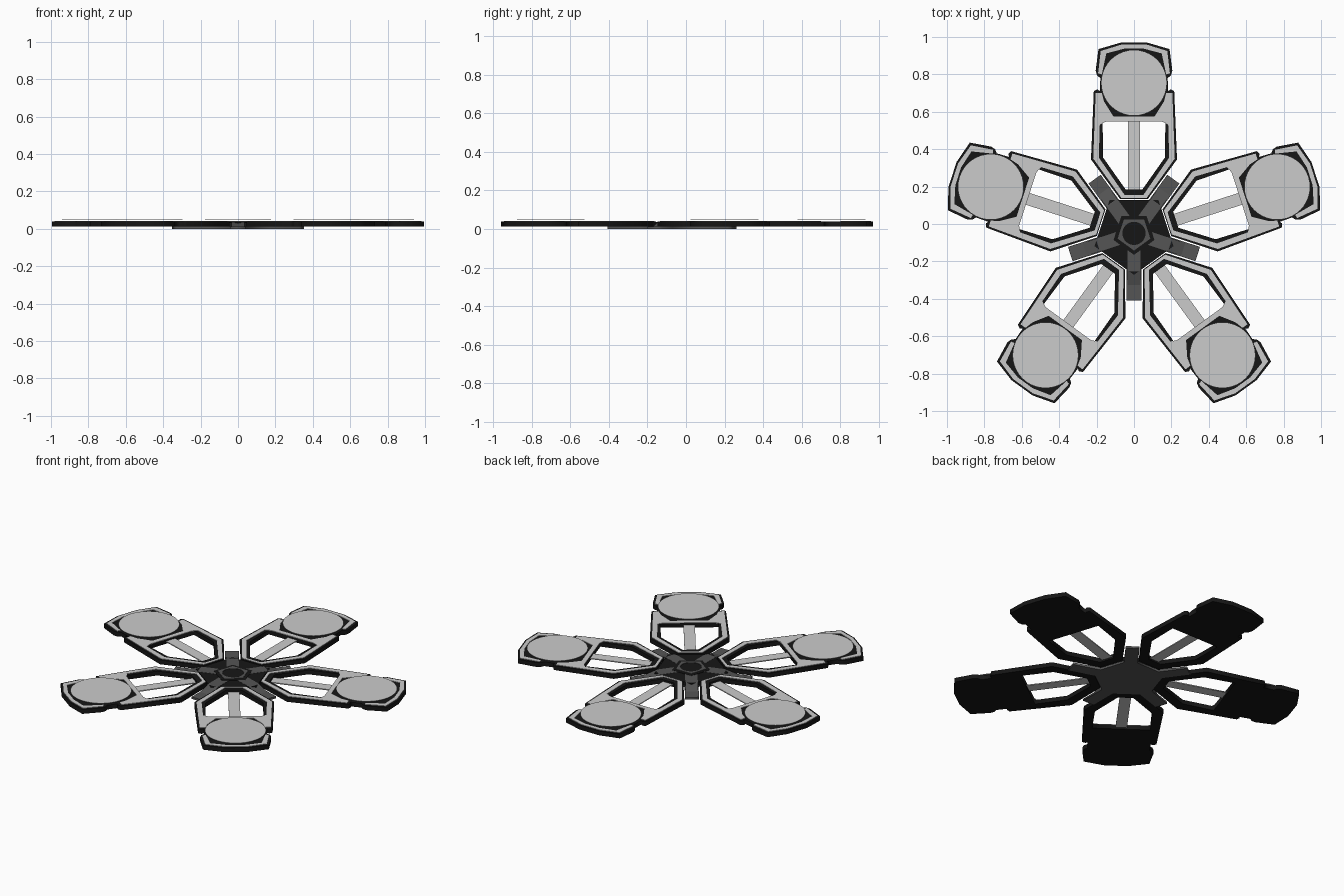
import bpy, bmesh, math
from mathutils import Matrix

if "Cube" in bpy.data.objects:
    bpy.data.objects.remove(bpy.data.objects["Cube"])

CY = -0.05  # star centre


def material(name, v):
    m = bpy.data.materials.new(name)
    m.diffuse_color = (v, v, v, 1)
    m.use_nodes = True
    m.node_tree.nodes["Principled BSDF"].inputs["Base Color"].default_value = m.diffuse_color
    return m


BLACK = material("black", 0.008)
DARK = material("dark_grey", 0.09)


def mirrored(half):
    # closed outline from its right half, symmetric about x = 0
    return half + [(-x, y) for x, y in reversed(half)]


def place(ob, angle):
    ob.matrix_world = Matrix.Translation((0, CY, 0)) @ Matrix.Rotation(angle, 4, 'Z')


def mesh_object(name, me, mat, angle):
    ob = bpy.data.objects.new(name, me)
    bpy.context.collection.objects.link(ob)
    if mat:
        me.materials.append(mat)
    place(ob, angle)
    return ob


def plate(name, outlines, z0, z1, mat=None):
    # flat plate; extra outlines become holes
    cu = bpy.data.curves.new(name, 'CURVE')
    cu.dimensions = '2D'
    cu.fill_mode = 'BOTH'
    cu.extrude = (z1 - z0) / 2
    for pts in outlines:
        sp = cu.splines.new('POLY')
        sp.points.add(len(pts) - 1)
        for p, (x, y) in zip(sp.points, pts):
            p.co = (x, y, 0, 1)
        sp.use_cyclic_u = True
    tmp = bpy.data.objects.new("tmp", cu)
    bpy.context.collection.objects.link(tmp)
    dg = bpy.context.evaluated_depsgraph_get()
    me = bpy.data.meshes.new_from_object(tmp.evaluated_get(dg))
    bpy.data.objects.remove(tmp)
    me.materials.clear()
    bm = bmesh.new()
    bm.from_mesh(me)
    bmesh.ops.remove_doubles(bm, verts=bm.verts, dist=1e-5)
    bmesh.ops.translate(bm, verts=bm.verts, vec=(0, 0, (z0 + z1) / 2))
    bmesh.ops.recalc_face_normals(bm, faces=bm.faces)
    bm.to_mesh(me)
    bm.free()
    me.name = name
    if mat:
        me.materials.append(mat)
    return me


def ngon(n, r, start=0.0, cy=0.0):
    return [(r * math.cos(start + i * math.tau / n), cy + r * math.sin(start + i * math.tau / n))
            for i in range(n)]


# arm outlines (x across, y outward from the star centre)
frame = mirrored([(0.075, 0.185), (0.23, 0.395), (0.215, 0.76), (0.195, 0.77), (0.182, 0.76),
                  (0.18, 0.83), (0.198, 0.845), (0.205, 0.87), (0.19, 0.985), (0.07, 1.02)])
opening = mirrored([(0.045, 0.235), (0.165, 0.405), (0.168, 0.597)])
lower_trim = mirrored([(0.068, 0.19), (0.218, 0.4), (0.205, 0.75), (0.172, 0.75),
                       (0.16, 0.705), (0.11, 0.625)])
trim_opening = mirrored([(0.05, 0.205), (0.188, 0.405), (0.183, 0.582), (0.15, 0.597)])
tip_trim = mirrored([(0.05, 0.988), (0.148, 0.962), (0.172, 0.85), (0.192, 0.855),
                     (0.178, 0.975), (0.065, 1.01)])
spoke = mirrored([(0.033, 0.185), (0.033, 0.61)])

arm_parts = {
    "arm_frame": (plate("arm_frame", [frame, opening], 0.012, 0.039, BLACK)),
    "arm_lower_trim": plate("arm_lower_trim", [lower_trim, trim_opening], 0.0385, 0.042),
    "arm_tip_trim": plate("arm_tip_trim", [tip_trim], 0.0385, 0.042),
    "arm_spoke": plate("arm_spoke", [spoke], 0.022, 0.028),
    "arm_disc": plate("arm_disc", [ngon(40, 0.176, 0, 0.805)], 0.048, 0.05),
}

# sloped ridge on each hub leg: side profile swept across the width
bm = bmesh.new()
profile = [(0.08, 0.012), (0.28, 0.012), (0.2, 0.036), (0.08, 0.036)]
face = bm.faces.new([bm.verts.new((-0.036, y, z)) for y, z in profile])
ext = bmesh.ops.extrude_face_region(bm, geom=[face])["geom"]
bmesh.ops.translate(bm, vec=(0.072, 0, 0), verts=[v for v in ext if isinstance(v, bmesh.types.BMVert)])
bmesh.ops.recalc_face_normals(bm, faces=bm.faces)
ridge = bpy.data.meshes.new("hub_ridge")
bm.to_mesh(ridge)
bm.free()
ridge.materials.append(DARK)

for i in range(5):
    a = i * math.tau / 5
    for name, me in arm_parts.items():
        place_me = bpy.data.objects.new(f"{name}_{i + 1}", me)
        bpy.context.collection.objects.link(place_me)
        place(place_me, a)
    leg_ridge = bpy.data.objects.new(f"hub_ridge_{i + 1}", ridge)
    bpy.context.collection.objects.link(leg_ridge)
    place(leg_ridge, a + math.pi / 5)

# five-legged base star under the arms
star = []
for i in range(5):
    a = math.radians(54) + i * math.tau / 5
    c, s = math.cos(a), math.sin(a)
    for r, w in ((0.19, -0.04), (0.358, -0.04), (0.358, 0.04), (0.19, 0.04)):
        star.append((r * c - w * s, r * s + w * c))

# hub layers
up = math.radians(54)
for name, outlines, z0, z1, mat in (
        ("hub_base", [star], 0.0, 0.013, DARK),
        ("hub_body", [ngon(5, 0.222, up)], 0.0125, 0.035, BLACK),
        ("hub_collar", [ngon(5, 0.115, up)], 0.034, 0.0375, BLACK),
        ("hub_ring", [ngon(5, 0.092, up), ngon(32, 0.062)], 0.034, 0.04, DARK),
        ("hub_cap", [ngon(32, 0.06)], 0.034, 0.039, BLACK)):
    ob = bpy.data.objects.new(name, plate(name, outlines, z0, z1, mat))
    bpy.context.collection.objects.link(ob)
    place(ob, 0)
